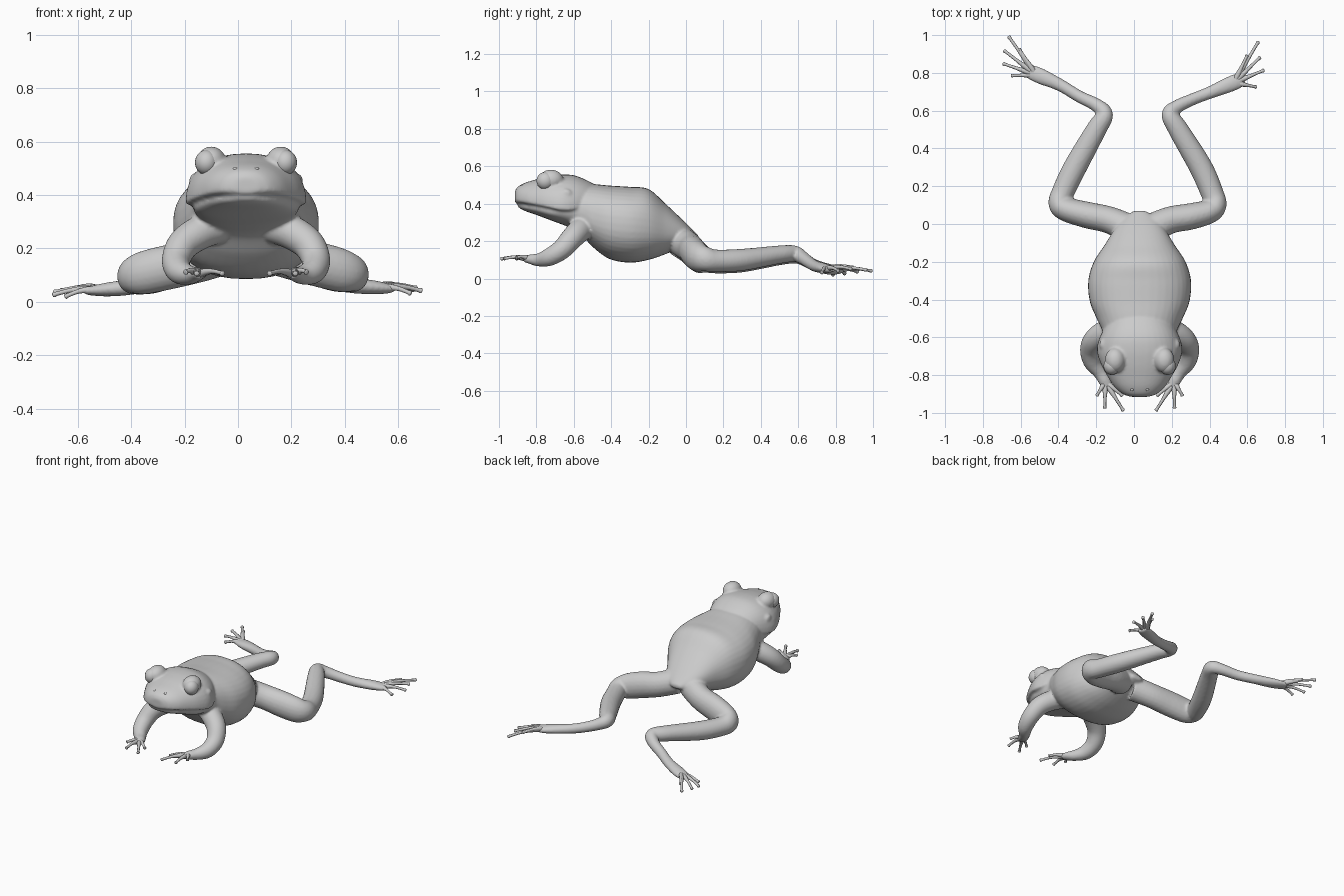
import bpy, bmesh, math
from mathutils import Vector, Matrix

if "Cube" in bpy.data.objects:
    bpy.data.objects.remove(bpy.data.objects["Cube"])

CX = 0.03  # centre line of the body


def spline(pts, n=6):
    """Catmull-Rom interpolation of tuples of any length."""
    p = [pts[0]] + list(pts) + [pts[-1]]
    out = []
    for i in range(1, len(p) - 2):
        for k in range(n):
            t = k / n
            out.append([0.5 * (2 * b + (c - a) * t + (2 * a - 5 * b + 4 * c - d) * t * t
                               + (3 * b - a - 3 * c + d) * t ** 3)
                        for a, b, c, d in zip(p[i - 1], p[i], p[i + 1], p[i + 2])])
    return out + [list(pts[-1])]


def skin_rings(bm, rings):
    vs = [[bm.verts.new(co) for co in r] for r in rings]
    n = len(vs[0])
    faces = [bm.faces.new((a[i], a[(i + 1) % n], b[(i + 1) % n], b[i]))
             for a, b in zip(vs, vs[1:]) for i in range(n)]
    faces += [bm.faces.new(vs[0][::-1]), bm.faces.new(vs[-1])]
    bmesh.ops.recalc_face_normals(bm, faces=faces)


def loft(bm, stations, p=0.88, n=40):
    """Stations: y, half width, top z, bottom z, z of greatest width."""
    rings = []
    for y, hw, top, bot, zm in spline(stations):
        ring = []
        for i in range(n):
            c, s = math.cos(math.tau * i / n), math.sin(math.tau * i / n)
            h = top - zm if s > 0 else zm - bot
            ring.append((CX + hw * math.copysign(abs(c) ** p, c), y,
                         zm + h * math.copysign(abs(s) ** p, s)))
        rings.append(ring)
    skin_rings(bm, rings)


def tube(bm, pts, n=20, steps=6):
    """Points: x, y, z, radius, vertical stretch."""
    path = spline(pts, steps)
    pos = [Vector(q[:3]) for q in path]
    rings = []
    for i, q in enumerate(path):
        tan = (pos[min(i + 1, len(pos) - 1)] - pos[max(i - 1, 0)]).normalized()
        side = tan.cross(Vector((0, 0, 1))).normalized()
        up = side.cross(tan)
        rings.append([pos[i] + q[3] * (math.cos(math.tau * k / n) * side
                                       + q[4] * math.sin(math.tau * k / n) * up)
                      for k in range(n)])
    skin_rings(bm, rings)


def ball(bm, centre, radii):
    bmesh.ops.create_uvsphere(bm, u_segments=32, v_segments=20, radius=1,
                              matrix=Matrix.Translation(centre) @ Matrix.Diagonal((*radii, 1)))


def digit(bm, base, tip):
    """Thin finger or toe with a rounded pad."""
    b, t = Vector(base), Vector(tip)
    pts = []
    for f, r in ((0, .017), (.3, .014), (.6, .009), (.9, .008), (.96, .0105), (.99, .008), (1, .002)):
        v = b.lerp(t, f)
        pts.append((v.x, v.y, v.z + .012 * math.sin(f * math.pi), r, 1))
    tube(bm, pts, 10, 3)


def finish(bm, name):
    me = bpy.data.meshes.new(name)
    bm.to_mesh(me)
    bm.free()
    me.polygons.foreach_set("use_smooth", [True] * len(me.polygons))
    ob = bpy.data.objects.new(name, me)
    bpy.context.collection.objects.link(ob)
    return ob


skin = bmesh.new()

# trunk with lower jaw
loft(skin, [(-.90, .03, .40, .385, .392), (-.87, .088, .41, .365, .385),
            (-.80, .148, .43, .34, .375), (-.72, .19, .44, .31, .36),
            (-.64, .20, .47, .28, .365), (-.57, .197, .50, .245, .36),
            (-.50, .228, .505, .17, .32), (-.41, .264, .497, .105, .30),
            (-.30, .272, .49, .085, .29), (-.20, .243, .478, .10, .28),
            (-.11, .185, .40, .13, .26), (-.03, .135, .325, .165, .24),
            (.03, .09, .265, .18, .22), (.07, .03, .225, .20, .21)])

# upper head, overhanging the jaw as a lip
loft(skin, [(-.915, .045, .465, .408, .425), (-.90, .09, .49, .402, .42),
            (-.86, .135, .512, .393, .412), (-.80, .174, .53, .38, .40),
            (-.74, .206, .545, .367, .387), (-.67, .226, .555, .352, .372),
            (-.60, .212, .552, .35, .375), (-.53, .17, .525, .37, .40),
            (-.46, .10, .485, .39, .42)])

# eyelid bumps, ear discs and arms on both sides
for s in (-1, 1):
    ball(skin, (CX + s * .13, -.722, .528), (.054, .066, .054))
    ball(skin, (CX + s * .197, -.64, .45), (.016, .03, .03))
    tube(skin, [(CX + s * x, y, z, r, v) for x, y, z, r, v in (
        (.10, -.53, .28, .06, 1), (.17, -.565, .26, .064, 1), (.235, -.61, .215, .06, 1),
        (.262, -.665, .155, .054, 1), (.25, -.73, .115, .048, 1), (.212, -.785, .10, .036, 1),
        (.185, -.83, .103, .033, .8), (.17, -.865, .105, .028, .6))])

# hind legs: heights and radii shared, plan paths per side
shape = [(.20, .08, 1), (.165, .072, 1.1), (.14, .07, 1.2), (.115, .064, 1.25),
         (.105, .058, 1.15), (.095, .06, 1), (.10, .062, .95), (.128, .054, .9),
         (.132, .044, 1), (.112, .036, 1), (.085, .032, 1), (.065, .033, .9),
         (.053, .042, .6), (.048, .036, .4)]
plan = {
    "left": [(-.02, -.03), (-.127, .02), (-.25, .048), (-.36, .078), (-.395, .11),
             (-.375, .17), (-.312, .30), (-.20, .50), (-.155, .58), (-.20, .63),
             (-.29, .675), (-.39, .735), (-.50, .785), (-.57, .815)],
    "right": [(.08, -.03), (.19, .02), (.30, .04), (.395, .065), (.432, .10),
              (.415, .16), (.354, .30), (.235, .50), (.19, .58), (.23, .622),
              (.31, .66), (.40, .695), (.52, .745), (.58, .77)]}
for side, path in plan.items():
    dz = -.008 if side == "left" else 0
    tube(skin, [(x, y, z + dz, r, v) for (x, y), (z, r, v) in zip(path, shape)])

# fuse the parts into one smooth skin
body = finish(skin, "frog_skin")
rm = body.modifiers.new("fuse", 'REMESH')
rm.mode = 'VOXEL'
rm.voxel_size = .008
rm.use_smooth_shade = True
sm = body.modifiers.new("soften", 'SMOOTH')
sm.factor = .5
sm.iterations = 4

# fingers, eyes and nostrils
for s, side in ((-1, "left"), (1, "right")):
    bm = bmesh.new()
    for x, y, z in ((.09, -.91, .105), (.085, -.99, .105), (.185, -.977, .105), (.228, -.91, .11)):
        digit(bm, (CX + s * .182, -.835, .10), (CX + s * x, y, z))
    finish(bm, side + "_fingers")
    bm = bmesh.new()
    ball(bm, (CX + s * .148, -.752, .522), (.043, .047, .047))
    finish(bm, side + "_eye")
    bm = bmesh.new()
    ball(bm, (CX + s * .04, -.875, .497), (.009, .009, .008))
    finish(bm, side + "_nostril")

# toes
toes = {
    "left": ((-.52, .79, .042), [(-.61, .93, .05), (-.665, .995, .04), (-.69, .92, .035),
                                 (-.695, .85, .025), (-.65, .785, .018)]),
    "right": ((.53, .748, .05), [(.60, .895, .06), (.66, .968, .045), (.67, .885, .05),
                                 (.69, .815, .04), (.65, .725, .03)])}
for side, (base, tips) in toes.items():
    bm = bmesh.new()
    for tip in tips:
        digit(bm, base, tip)
    finish(bm, side + "_toes")
